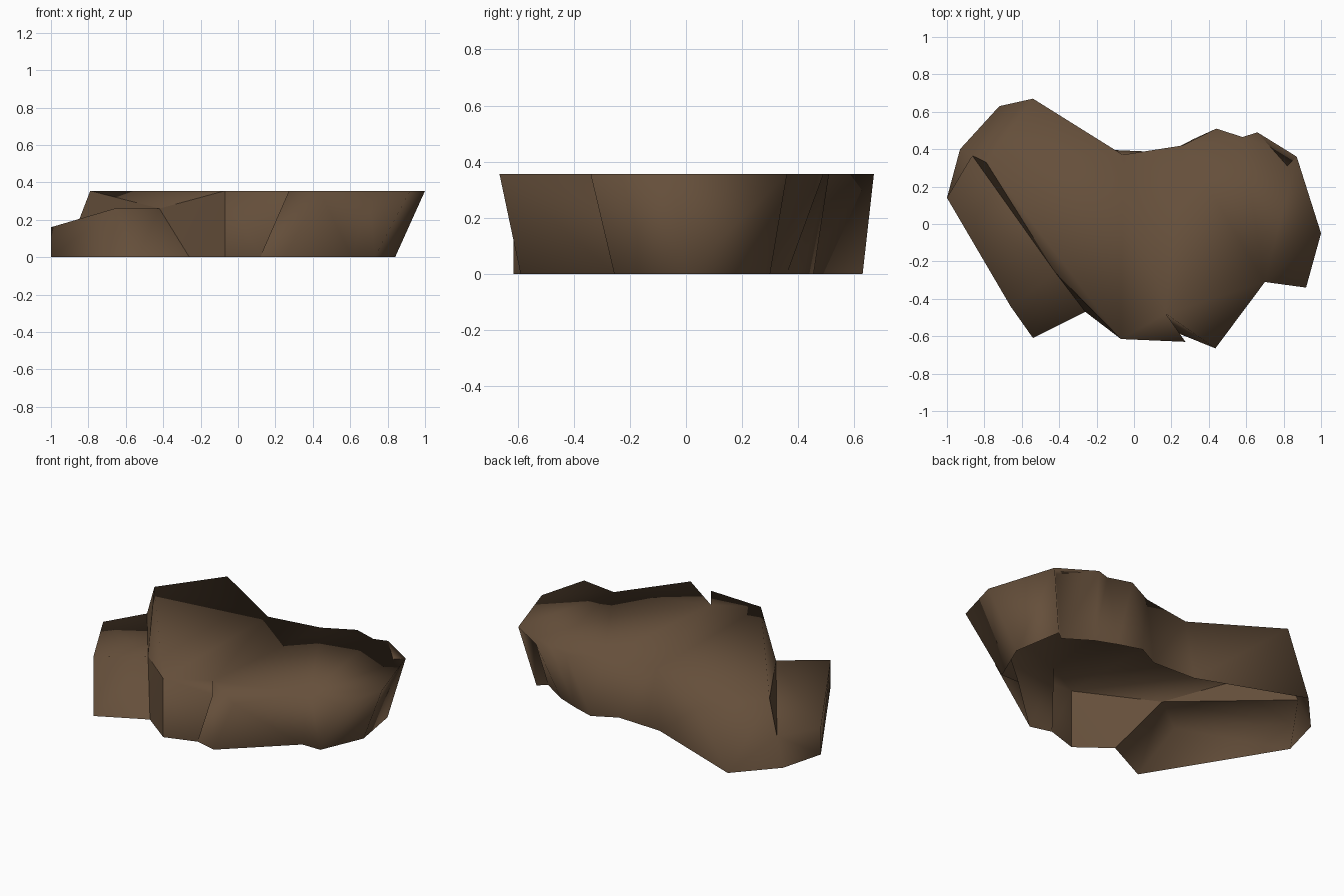
import bpy, bmesh

if "Cube" in bpy.data.objects:
    bpy.data.objects.remove(bpy.data.objects["Cube"])

H = 0.355  # height of the flat top

# stations around the rock, counter-clockwise: top x, y, then foot x, y
RIM = [
    (-.07, -.615, -.07, -.615), (.275, -.63, .12, -.555), (.17, -.48, .12, -.555),
    (.435, -.665, .25, -.59), (.70, -.31, .61, -.256), (.92, -.34, .73, -.256),
    (1.0, -.05, .84, 0), (.87, .36, .79, .30), (.82, .31, .74, .26),
    (.66, .49, .585, .36), (.58, .465, .46, .41), (.44, .51, .32, .455),
    (.26, .42, .18, .383), (-.06, .37, -.10, .395), (-.54, .67, -.72, .63),
    (-.79, .33, -.93, .40),
]

bm = bmesh.new()
made = {}


def v(x, y, z):
    """Shared vertex at a position."""
    key = (x, y, z)
    if key not in made:
        made[key] = bm.verts.new(key)
    return made[key]


def face(*vs):
    """Smooth face, skipping repeated corners."""
    f = bm.faces.new(list(dict.fromkeys(vs)))
    f.smooth = True
    return f


top = [v(a, b, H) for a, b, c, d in RIM]
foot = [v(c, d, 0) for a, b, c, d in RIM]

# low shelf on the left front
mid = v(-.865, .366, .16)                       # shelf corner on the back wall
side_t, side_b = v(-1, .14, .16), v(-1, .14, 0)
front_t, front_b = v(-.66, -.44, .26), v(-.54, -.61, 0)
inner_t, inner_b = v(-.42, -.26, .26), v(-.26, -.47, 0)

# flat top and its drooping left corner
cap = face(*top)
face(top[-1], inner_t, top[0])

# leaning outer walls
for i in range(len(RIM) - 2):
    face(foot[i], foot[i + 1], top[i + 1], top[i])
face(foot[-2], foot[-1], mid, top[-1], top[-2])

# shelf walls, shelf top, step up to the main top, and notch panel
face(foot[-1], side_b, side_t, mid)
face(side_b, front_b, front_t, side_t)
face(front_b, inner_b, inner_t, front_t)
face(mid, side_t, front_t, inner_t)
face(mid, inner_t, top[-1])
face(inner_b, foot[0], top[0], inner_t)

# hard creases
for a, b in [(top[-1], inner_t), (top[-1], mid), (mid, inner_t), (inner_t, inner_b),
             (inner_t, top[0]), (top[0], foot[0]), (top[1], foot[1]), (top[1], top[2])]:
    e = bm.edges.get((a, b))
    if e:
        e.smooth = False

bmesh.ops.triangulate(bm, faces=bm.faces[:])
mesh = bpy.data.meshes.new("rock_slab")
bm.to_mesh(mesh)
bm.free()

rock = bpy.data.objects.new("rock_slab", mesh)
bpy.context.collection.objects.link(rock)
brown = bpy.data.materials.new("earth brown")
brown.diffuse_color = (.13, .078, .043, 1)
brown.use_nodes = True
brown.node_tree.nodes["Principled BSDF"].inputs["Base Color"].default_value = brown.diffuse_color
mesh.materials.append(brown)
